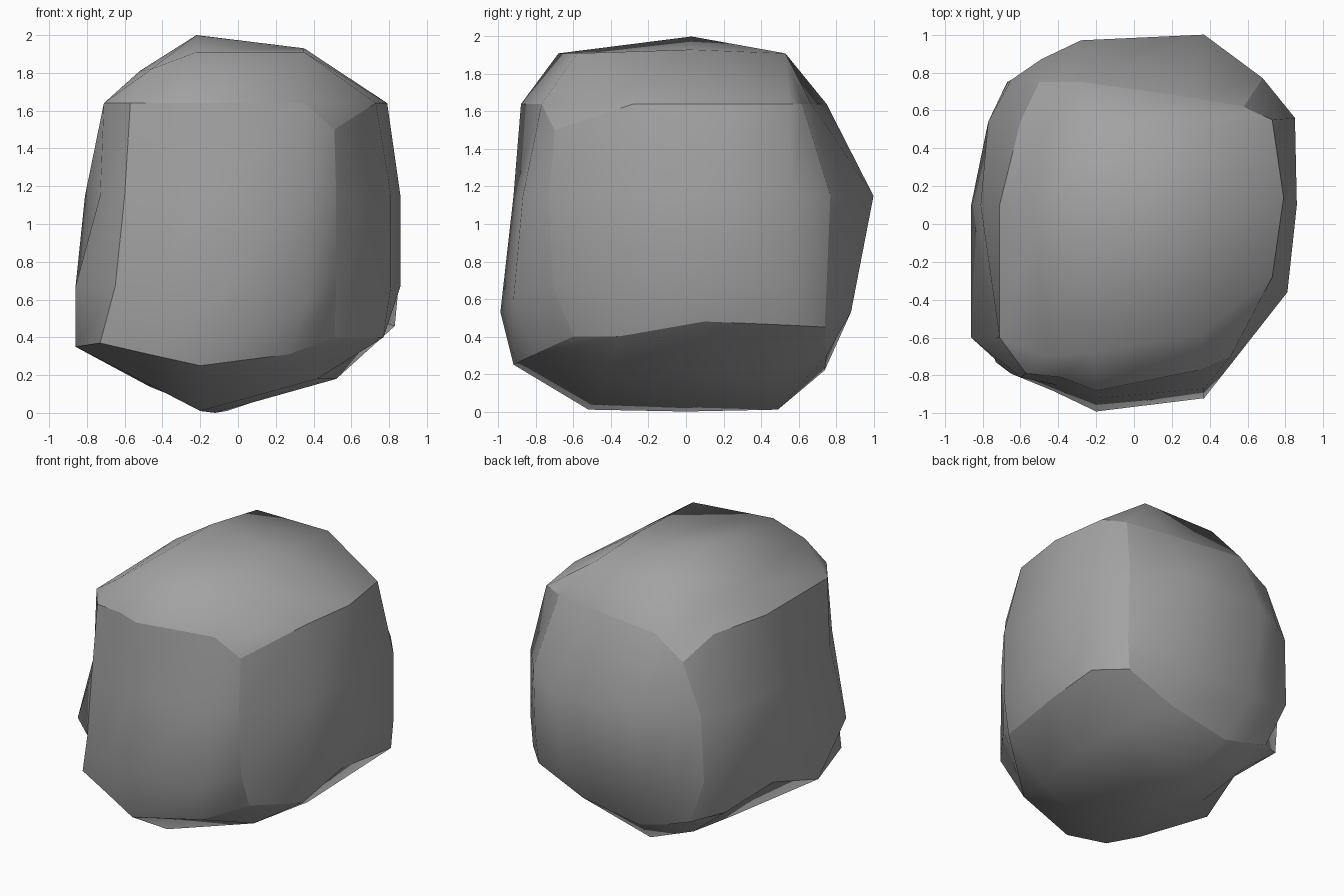
import bpy
import bmesh

default_cube = bpy.data.objects.get("Cube")
if default_cube:
    bpy.data.objects.remove(default_cube, do_unlink=True)


def make_material(name, colour):
    material = bpy.data.materials.new(name)
    material.use_nodes = True
    material.diffuse_color = colour
    shader = material.node_tree.nodes["Principled BSDF"]
    shader.inputs["Base Color"].default_value = colour
    shader.inputs["Roughness"].default_value = 0.9
    return material


def add_points(bm, height, outline):
    """Place points at one height; a third value overrides that height."""
    return [bm.verts.new((p[0], p[1], p[2] if len(p) > 2 else height))
            for p in outline]


def bridge(bm, lower, upper):
    """Join two rings with a band of quads."""
    count = len(lower)
    for i in range(count):
        j = (i + 1) % count
        bm.faces.new((lower[i], lower[j], upper[j], upper[i]))


def cap(bm, ring, inner):
    """Close a ring with a grid, five points wide, through the inner points."""
    rows = [ring[:5]]
    for i in range(3):
        rows.append([ring[-1 - i], *inner[3 * i:3 * i + 3], ring[5 + i]])
    rows.append(ring[12:7:-1])
    for near, far in zip(rows, rows[1:]):
        for i in range(4):
            bm.faces.new((near[i], near[i + 1], far[i + 1], far[i]))


bm = bmesh.new()

# Each ring runs along the front, left, back and right sides
shoulder = add_points(bm, 1.64, [
    (-.57, -.79), (-.38, -.81), (-.2, -.88), (.35, -.77), (.51, -.7, 1.5),
    (.73, -.28), (.79, .14), (.73, .55), (.58, .62),
    (.3, .67), (-.28, .75), (-.39, .75, 1.56), (-.5, .75, 1.49),
    (-.6, .54), (-.71, .1), (-.71, -.6)])
waist = add_points(bm, 1.15, [
    (-.6, -.81), (-.41, -.85), (-.2, -.92), (.37, -.87), (.52, -.73),
    (.81, -.36), (.86, .1), (.85, .56), (.68, .77),
    (.37, 1), (-.28, .97), (-.49, .87), (-.65, .76),
    (-.77, .54), (-.81, .1), (-.73, -.6)])
hip = add_points(bm, .67, [
    (-.65, -.79), (-.43, -.88, .6), (-.2, -.99, .53), (.37, -.92, .6),
    (.52, -.71), (.81, -.36), (.86, .1), (.85, .56), (.68, .75),
    (.37, .88, .53), (-.28, .88, .53), (-.49, .82, .6), (-.67, .75),
    (-.77, .54), (-.86, .1), (-.86, -.6)])
skirt = add_points(bm, .4, [
    (-.73, -.73, .37), (-.47, -.82, .31), (-.2, -.92, .25), (.27, -.8, .31),
    (.51, -.6), (.77, -.36), (.77, .1, .48), (.83, .56, .46),
    (.66, .74, .45), (.3, .75, .3), (-.15, .74, .22), (-.35, .73, .27),
    (-.53, .71, .33), (-.72, .58), (-.77, .1, .45), (-.86, -.28, .35)])

# Crown and underside, each with three inner points in three rows
crown = add_points(bm, 1.91, [
    (-.46, -.7, 1.82), (-.22, -.68), (.35, -.58),
    (-.52, .03, 1.81), (-.22, .03, 2), (.35, .02, 1.93),
    (-.46, .5, 1.78), (-.22, .53), (.35, .53)])
underside = add_points(bm, .01, [
    (-.47, -.5, .15), (-.2, -.52), (.42, -.42, .18),
    (-.47, .14, .14), (-.12, 0, 0), (.52, .05, .18),
    (-.46, .57, .19), (-.06, .49), (.48, .47, .19)])

for lower, upper in ((skirt, hip), (hip, waist), (waist, shoulder)):
    bridge(bm, lower, upper)
cap(bm, shoulder, crown)
cap(bm, skirt, underside)
bmesh.ops.recalc_face_normals(bm, faces=bm.faces[:])

# Rounded sides that meet in crisp broken seams
for face in bm.faces:
    face.smooth = True
seams = [(ring[i - 1], ring[i]) for ring in (shoulder, skirt)
         for i in range(len(ring))]
for corner in (0, 4, 8, 12):
    column = [ring[corner] for ring in (skirt, hip, waist, shoulder)]
    seams += zip(column, column[1:])
for start, end in seams:
    bm.edges.get((start, end)).smooth = False

mesh = bpy.data.meshes.new("boulder")
bm.to_mesh(mesh)
bm.free()
mesh.materials.append(make_material("stone grey", (.36, .36, .36, 1)))
boulder = bpy.data.objects.new("boulder", mesh)
bpy.context.collection.objects.link(boulder)
